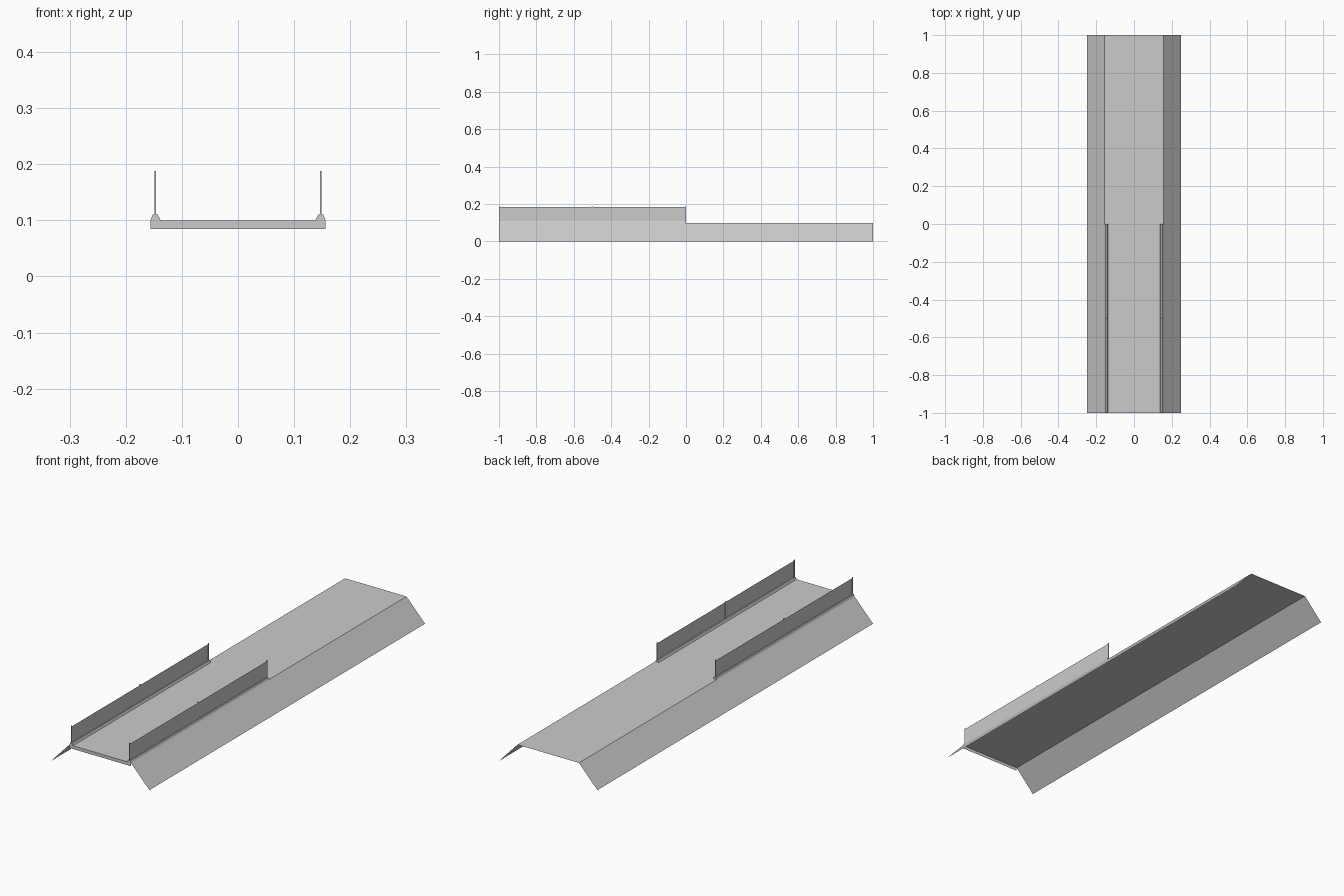
import bpy

if "Cube" in bpy.data.objects:
    bpy.data.objects.remove(bpy.data.objects["Cube"])

Z = 0.1        # height of the road surface
W = 0.156      # half width of the road


def make(name, verts, faces):
    mesh = bpy.data.meshes.new(name)
    mesh.from_pydata(verts, [], faces)
    mesh.update()
    obj = bpy.data.objects.new(name, mesh)
    bpy.context.collection.objects.link(obj)
    return obj


def extrude(name, profile, y0, y1, caps=False):
    """Sweep an open x/z profile along y, optionally closing both ends."""
    n = len(profile)
    verts = [(x, y, z) for y in (y0, y1) for x, z in profile]
    faces = [(i, i + 1, n + i + 1, n + i) for i in range(n - 1)]
    if caps:
        faces += [tuple(reversed(range(n))), tuple(range(n, 2 * n))]
    return make(name, verts, faces)


def box(name, x0, x1, y0, y1, z0, z1):
    bpy.ops.mesh.primitive_cube_add(
        size=1, location=((x0 + x1) / 2, (y0 + y1) / 2, (z0 + z1) / 2))
    obj = bpy.context.object
    obj.name = name
    obj.scale = (x1 - x0, y1 - y0, z1 - z0)


# Thin embankment: flat road with sloping sides, open below
extrude("embankment", [(0.25, 0), (W, Z), (-W, Z), (-0.25, 0)], -1, 1)

# Front lip hanging under the road edge
make("front_lip", [(-W, -1, 0.085), (W, -1, 0.085), (W, -1, Z), (-W, -1, Z)],
     [(0, 1, 2, 3)])

for side, s in (("left", -1), ("right", 1)):
    # Bevelled kerb along the front half
    kerb = [(W, Z), (0.152, 0.11), (0.143, 0.11), (0.138, Z)]
    if s < 0:
        kerb = [(-x, z) for x, z in reversed(kerb)]
    extrude(side + "_kerb", kerb, -1, 0, caps=True)

    # Thin barrier panel
    px = 0.149 if s > 0 else -0.148
    extrude(side + "_barrier", [(px, 0.11), (px, 0.184)], -1, 0)

    # Posts at the ends and middle of the barrier
    for i, (y0, y1) in enumerate(((-1, -0.994), (-0.504, -0.496), (-0.006, 0))):
        x0, x1 = sorted((s * 0.1465, s * 0.149))
        box(f"{side}_post_{i + 1}", x0, x1, y0, y1, 0.11, 0.188)
